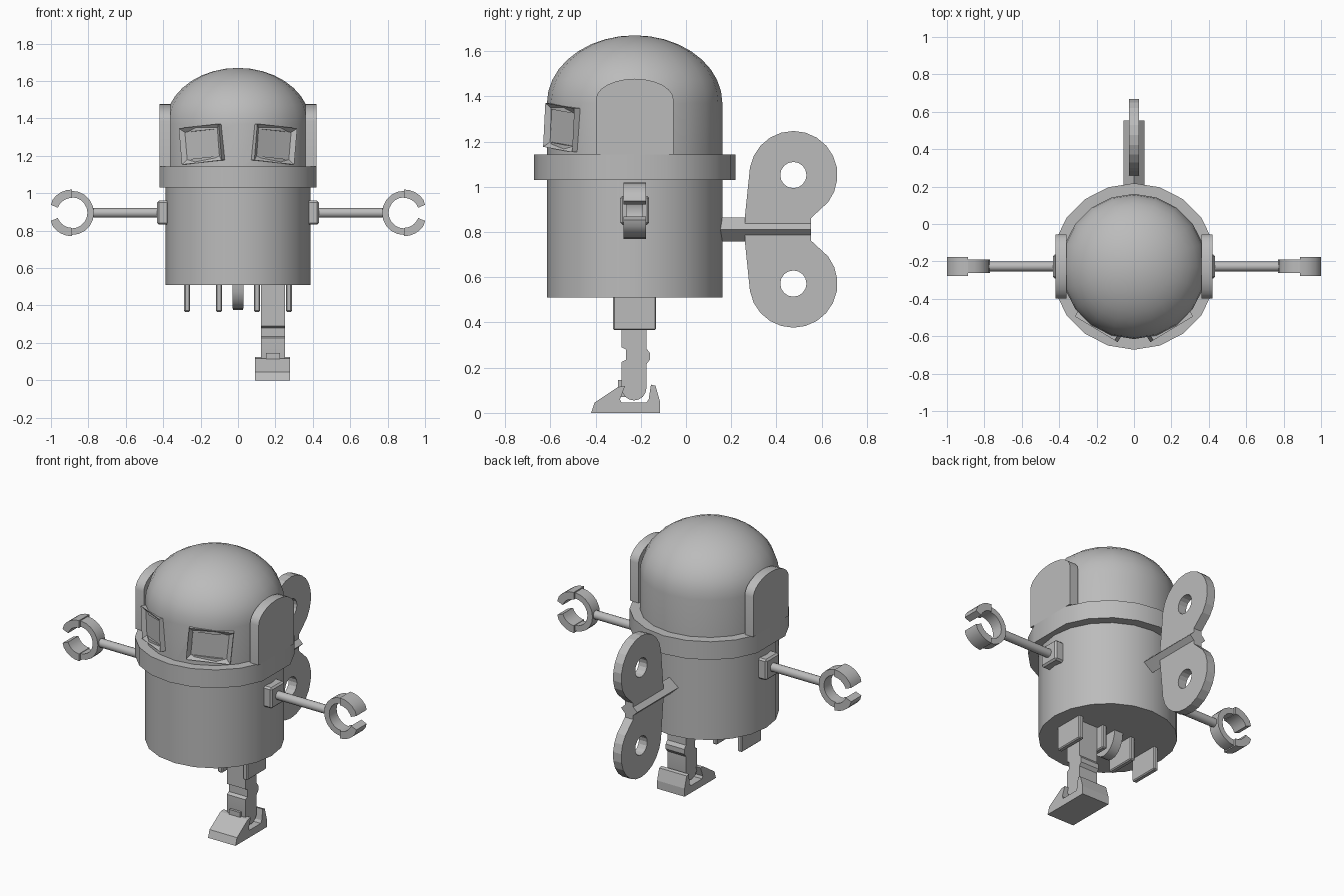
import bpy, bmesh, math
from mathutils import Matrix, Vector

if "Cube" in bpy.data.objects:
    bpy.data.objects.remove(bpy.data.objects["Cube"])

CY = -0.227          # body axis position in y
SIDES = 20
grey = bpy.data.materials.new("plain_grey")
grey.diffuse_color = (0.5, 0.5, 0.5, 1)
grey.use_nodes = True
grey.node_tree.nodes["Principled BSDF"].inputs["Base Color"].default_value = grey.diffuse_color


def finish(name, bm, smooth=None):
    bmesh.ops.recalc_face_normals(bm, faces=bm.faces)
    me = bpy.data.meshes.new(name)
    bm.to_mesh(me)
    bm.free()
    ob = bpy.data.objects.new(name, me)
    bpy.context.collection.objects.link(ob)
    me.materials.append(grey)
    if smooth:
        for o in bpy.context.selected_objects:
            o.select_set(False)
        ob.select_set(True)
        bpy.context.view_layer.objects.active = ob
        bpy.ops.object.shade_smooth_by_angle(angle=math.radians(smooth))
    return ob


def lathe(name, profile, smooth=35, clamp=None):
    """Revolve (radius, z) points about the body axis; clamp limits x."""
    bm = bmesh.new()
    rings = []
    for r, z in profile:
        if r == 0:
            rings.append([bm.verts.new((0, CY, z))] * SIDES)
            continue
        ring = []
        for i in range(SIDES):
            a = 2 * math.pi * i / SIDES
            x = r * math.cos(a)
            if clamp:
                x = max(-clamp, min(clamp, x))
            ring.append(bm.verts.new((x, CY + r * math.sin(a), z)))
        rings.append(ring)
    for lo, hi in zip(rings, rings[1:]):
        for i in range(SIDES):
            j = (i + 1) % SIDES
            quad = list(dict.fromkeys((lo[i], lo[j], hi[j], hi[i])))
            bm.faces.new(quad)
    for ring in (rings[0], rings[-1]):
        if ring[0] is not ring[1]:
            bm.faces.new(ring)
    return finish(name, bm, smooth)


def prism(name, pts, axis, lo, hi, smooth=None):
    """Extrude a profile: (y, z) along x, or (x, z) along y."""
    bm = bmesh.new()
    put = (lambda p, t: (t, p[0], p[1])) if axis == "x" else (lambda p, t: (p[0], t, p[1]))
    a = [bm.verts.new(put(p, lo)) for p in pts]
    b = [bm.verts.new(put(p, hi)) for p in pts]
    bm.faces.new(a)
    bm.faces.new(b)
    n = len(pts)
    for i in range(n):
        j = (i + 1) % n
        bm.faces.new((a[i], a[j], b[j], b[i]))
    return finish(name, bm, smooth)


def box(name, lo, hi, bevel=0):
    bm = bmesh.new()
    lo, hi = Vector(lo), Vector(hi)
    bmesh.ops.create_cube(bm, size=1, matrix=Matrix.Translation((lo + hi) / 2)
                          @ Matrix.Diagonal((*(hi - lo), 1)))
    if bevel:
        bmesh.ops.bevel(bm, geom=bm.edges[:], offset=bevel, segments=1, affect="EDGES")
    return finish(name, bm)


def arc(cx, cz, rx, rz, a0, a1, n):
    return [(cx + rx * math.cos(math.radians(a0 + (a1 - a0) * i / n)),
             cz + rz * math.sin(math.radians(a0 + (a1 - a0) * i / n))) for i in range(n + 1)]


def cut(target, cutter):
    cutter.hide_render = True
    cutter.hide_set(True)
    mod = target.modifiers.new("cut", "BOOLEAN")
    mod.operation = "DIFFERENCE"
    mod.solver = "EXACT"
    mod.object = cutter


# Body, collar and domed head
lathe("body", [(0.388, 0.51), (0.388, 1.035)])
lathe("collar", [(0.445, 1.03), (0.445, 1.142)], clamp=0.42)
dome = [(0.388 * math.cos(t), 1.37 + 0.30 * math.sin(t))
        for t in (math.radians(a) for a in range(0, 90, 10))]
head = lathe("head", [(0.388, 1.13)] + dome + [(0, 1.67)])

for s, side in ((1, "right"), (-1, "left")):
    # Ear plate with arched top
    ear = [(CY - 0.172, 1.142), (CY + 0.172, 1.142)] + arc(CY, 1.385, 0.172, 0.093, 0, 180, 12)
    prism(side + "_ear", ear, "x", s * 0.362, s * 0.42, 30)

    # Tilted eye frame with a sunken window
    pose = (Matrix.Translation((0, CY, 1.262)) @ Matrix.Rotation(s * math.radians(31), 4, "Z")
            @ Matrix.Translation((0, -0.392, 0)) @ Matrix.Rotation(s * math.radians(5.5), 4, "Y"))
    bm = bmesh.new()
    bmesh.ops.create_cube(bm, size=1, matrix=Matrix.Translation((0, 0.025, 0))
                          @ Matrix.Diagonal((0.25, 0.05, 0.195, 1)))
    front = min(bm.faces, key=lambda f: f.calc_center_median().y)
    bmesh.ops.inset_region(bm, faces=[front], thickness=0.034)
    bmesh.ops.translate(bm, verts=front.verts, vec=(0, 0.02, 0))
    bm.transform(pose)
    finish(side + "_eye", bm)
    bm = bmesh.new()
    bmesh.ops.create_cube(bm, size=1, matrix=pose @ Matrix.Diagonal((0.2, 0.06, 0.145, 1)))
    cut(head, finish(side + "_eye_cutter", bm))

    # Shoulder bracket, arm rod and claw hand
    box(side + "_bracket", (min(s * 0.37, s * 0.433), CY - 0.064, 0.832),
        (max(s * 0.37, s * 0.433), CY + 0.064, 0.96), 0.01)
    rod = bmesh.new()
    bmesh.ops.create_cone(rod, cap_ends=True, segments=14, radius1=0.026, radius2=0.026, depth=0.38,
                          matrix=Matrix.Translation((s * 0.6, CY, 0.895)) @ Matrix.Rotation(math.pi / 2, 4, "Y"))
    finish(side + "_arm", rod, 35)
    for part, a0, a1, ro, ri, half in (("palm", 90, 270, 0.118, 0.083, 0.036),
                                       ("upper_claw", 20, 90, 0.125, 0.08, 0.05),
                                       ("lower_claw", -90, -20, 0.125, 0.08, 0.05)):
        n = 10 if part == "palm" else 5
        ring = arc(0.888, 0.895, ro, ro, a0, a1, n) + arc(0.888, 0.895, ri, ri, a1, a0, n)
        prism(side + "_" + part, [(min(1, x) * s, z) for x, z in ring], "y", CY - half, CY + half, 30)

    # Leg socket plates under the body
    for part, x in (("inner", 0.102), ("outer", 0.272)):
        box(side + "_" + part + "_socket_plate", (s * x - 0.016, CY - 0.095, 0.366),
            (s * x + 0.016, CY + 0.095, 0.53), 0.006)

    # Wind-up key wing: upper for one side, lower for the other
    mid = 0.812
    wing = [(0.26, mid), (0.26, mid + 0.05)] + arc(0.475, 1.052, 0.195, 0.195, 170, -38, 13)
    wing += [(0.553, mid + 0.05), (0.553, mid)]
    name = "upper" if s > 0 else "lower"
    plate = prism(name + "_key_wing", [(y, mid + s * (z - mid)) for y, z in wing], "x", -0.028, 0.028)
    hole = arc(0.475, mid + s * 0.24, 0.058, 0.058, 0, 360 - 22.5, 15)
    cut(plate, prism(name + "_key_hole_cutter", hole, "x", -0.1, 0.1))

# Diamond key shaft
prism("key_shaft", [(-0.055, 0.812), (0, 0.759), (0.055, 0.812), (0, 0.865)], "y", 0.13, 0.553)

# Round tab in the middle of the underside
prism("centre_tab", arc(CY, 0.51, 0.095, 0.125, 180, 360, 10), "x", -0.03, 0.03, 30)

# Single leg with a jointed knee and rounded ankle
leg = [(-0.285, 0.52), (-0.285, 0.29), (-0.265, 0.28), (-0.265, 0.235), (-0.285, 0.225)]
leg += arc(-0.23, 0.11, 0.055, 0.055, 180, 360, 8)
leg += [(-0.175, 0.215), (-0.16, 0.235), (-0.16, 0.265), (-0.175, 0.285), (-0.175, 0.52)]
prism("leg", leg, "x", 0.123, 0.25, 30)
box("ankle_tab", (0.15, -0.30, 0.07), (0.225, -0.25, 0.145))

# Foot with a notch for the ankle
foot = [(-0.42, 0), (-0.405, 0.045), (-0.30, 0.115), (-0.27, 0.118), (-0.292, 0.06), (-0.285, 0.045),
        (-0.175, 0.045), (-0.165, 0.06), (-0.155, 0.125), (-0.135, 0.12), (-0.115, 0.05), (-0.115, 0)]
prism("foot", foot, "x", 0.09, 0.277)
